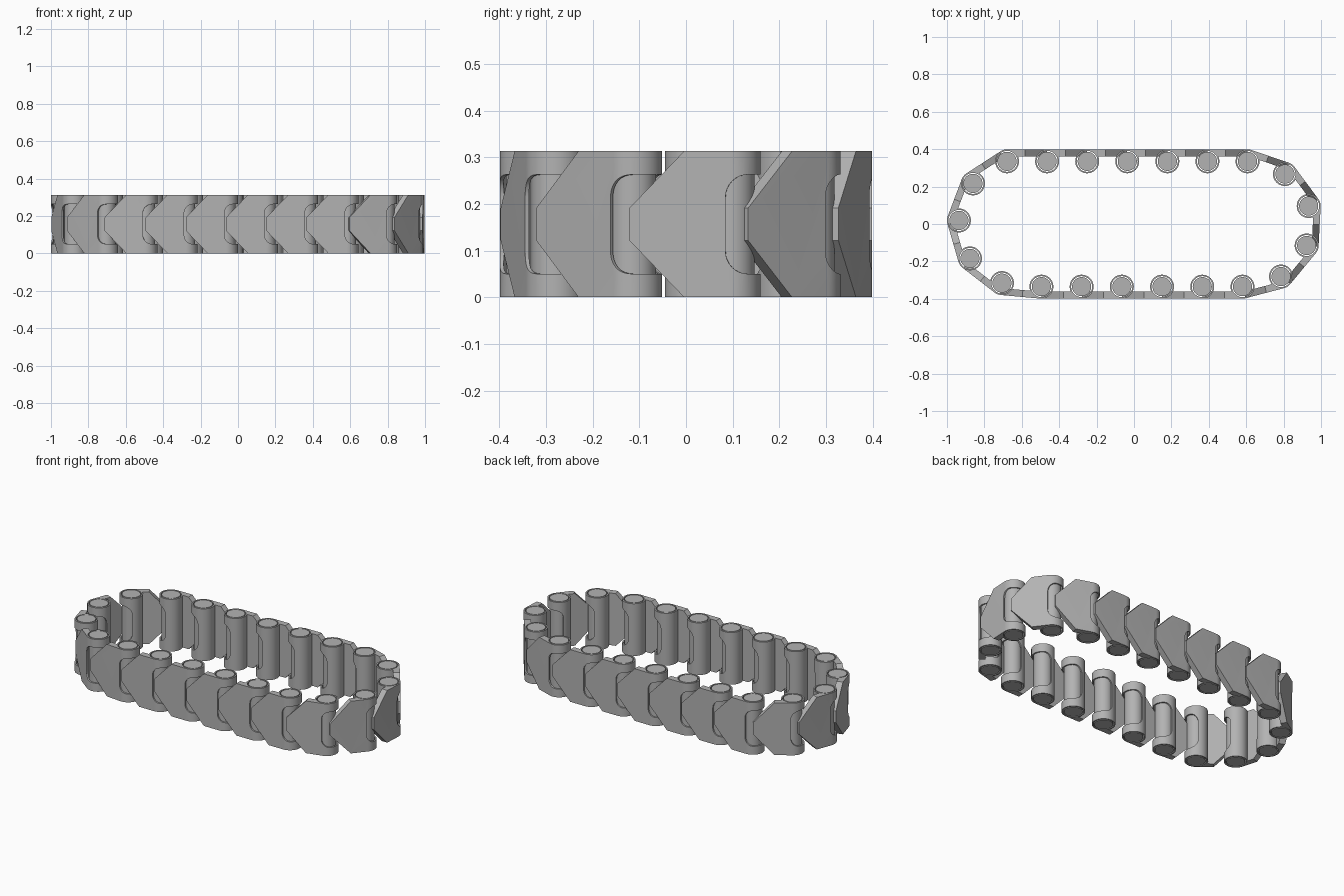
import bpy, bmesh, math
from mathutils import Matrix, Vector

cube = bpy.data.objects.get("Cube")
if cube:
    bpy.data.objects.remove(cube, do_unlink=True)

HEIGHT = 0.313      # link height
PITCH = 0.214       # distance between hinge axes
R_TUBE, R_BORE, R_PIN = 0.064, 0.056, 0.051
MID = HEIGHT / 2

steel = bpy.data.materials.new("steel_grey")
steel.use_nodes = True
colour = (0.45, 0.45, 0.45, 1)
steel.diffuse_color = colour
steel.node_tree.nodes["Principled BSDF"].inputs["Base Color"].default_value = colour


def make_object(name, bm):
    bmesh.ops.recalc_face_normals(bm, faces=bm.faces)
    mesh = bpy.data.meshes.new(name)
    bm.to_mesh(mesh)
    bm.free()
    mesh.materials.append(steel)
    ob = bpy.data.objects.new(name, mesh)
    bpy.context.collection.objects.link(ob)
    return ob


def cylinder(name, x, radius, height):
    bm = bmesh.new()
    bmesh.ops.create_cone(bm, cap_ends=True, segments=48, radius1=radius, radius2=radius,
                          depth=height, matrix=Matrix.Translation((x, 0, MID)))
    return make_object(name, bm)


def slab(name, outline, y0, y1):
    """Extrude an outline in the xz plane from y0 to y1."""
    bm = bmesh.new()
    face = bm.faces.new([bm.verts.new((x, y0, z)) for x, z in outline])
    ext = bmesh.ops.extrude_face_region(bm, geom=[face])
    verts = [g for g in ext["geom"] if isinstance(g, bmesh.types.BMVert)]
    bmesh.ops.translate(bm, verts=verts, vec=(0, y1 - y0, 0))
    return make_object(name, bm)


def combine(base, steps):
    """Apply boolean steps to the base and remove the helpers."""
    for helper, operation in steps:
        helper.hide_render = True
        mod = base.modifiers.new("boolean", 'BOOLEAN')
        mod.object, mod.operation, mod.solver = helper, operation, 'EXACT'
    bpy.context.view_layer.update()
    deps = bpy.context.evaluated_depsgraph_get()
    mesh = bpy.data.meshes.new_from_object(base.evaluated_get(deps))
    for ob in [base] + [s[0] for s in steps]:
        bpy.data.objects.remove(ob, do_unlink=True)
    return mesh


def smooth(mesh):
    mesh.shade_smooth()
    mesh.set_sharp_from_angle(angle=math.radians(30))
    return mesh


# Arrow plate on the outer side (local -y), pointing at the pin
tip, shoulder = 0.035, 0.117
plate = slab("plate", [(0, MID - tip), (shoulder, 0), (PITCH, 0), (PITCH, HEIGHT),
                       (shoulder, HEIGHT), (0, MID + tip)], -R_TUBE, -0.027)
tube = cylinder("tube", PITCH, R_TUBE, HEIGHT)
bore = cylinder("bore", PITCH, R_BORE, 1)

# Rounded slot that opens the tube towards the next link
x0, z0, z1, r = PITCH - 0.008, 0.05, HEIGHT - 0.05, 0.048
corners = []
for cz, start in ((z1 - r, 90), (z0 + r, 180)):
    for k in range(9):
        a = math.radians(start + 90 * k / 8)
        corners.append((x0 + r + r * math.cos(a), cz + r * math.sin(a)))
slot = slab("slot", corners + [(x0 + 0.2, z0), (x0 + 0.2, z1)], -0.2, 0.2)

link_mesh = smooth(combine(plate, [(tube, 'UNION'), (bore, 'DIFFERENCE'), (slot, 'DIFFERENCE')]))
pin = cylinder("pin", 0, R_PIN, HEIGHT)
pin_mesh = smooth(pin.data)
bpy.data.objects.remove(pin, do_unlink=True)

# Hinge axes around the loop, counter-clockwise from the front row
axes = [(-0.495 + 0.215 * i, -0.335) for i in range(6)]
axes += [(0.786, -0.281), (0.923, -0.115), (0.934, 0.096), (0.807, 0.267)]
axes += [(0.607 - 0.2143 * i, 0.335) for i in range(7)]
axes += [(-0.861, 0.217), (-0.936, 0.019), (-0.877, -0.184), (-0.706, -0.316)]

for i, start in enumerate(axes):
    end = axes[(i + 1) % len(axes)]
    chord = Vector(end) - Vector(start)
    angle = math.atan2(chord.y, chord.x)
    # The tube end sits exactly on the next axis
    pos = Vector(end) - chord.normalized() * PITCH
    for name, mesh, p in (("link", link_mesh, pos), ("pin", pin_mesh, Vector(start))):
        ob = bpy.data.objects.new(f"{name}_{i + 1}", mesh)
        ob.location = (p.x, p.y, 0)
        ob.rotation_euler.z = angle
        bpy.context.collection.objects.link(ob)
